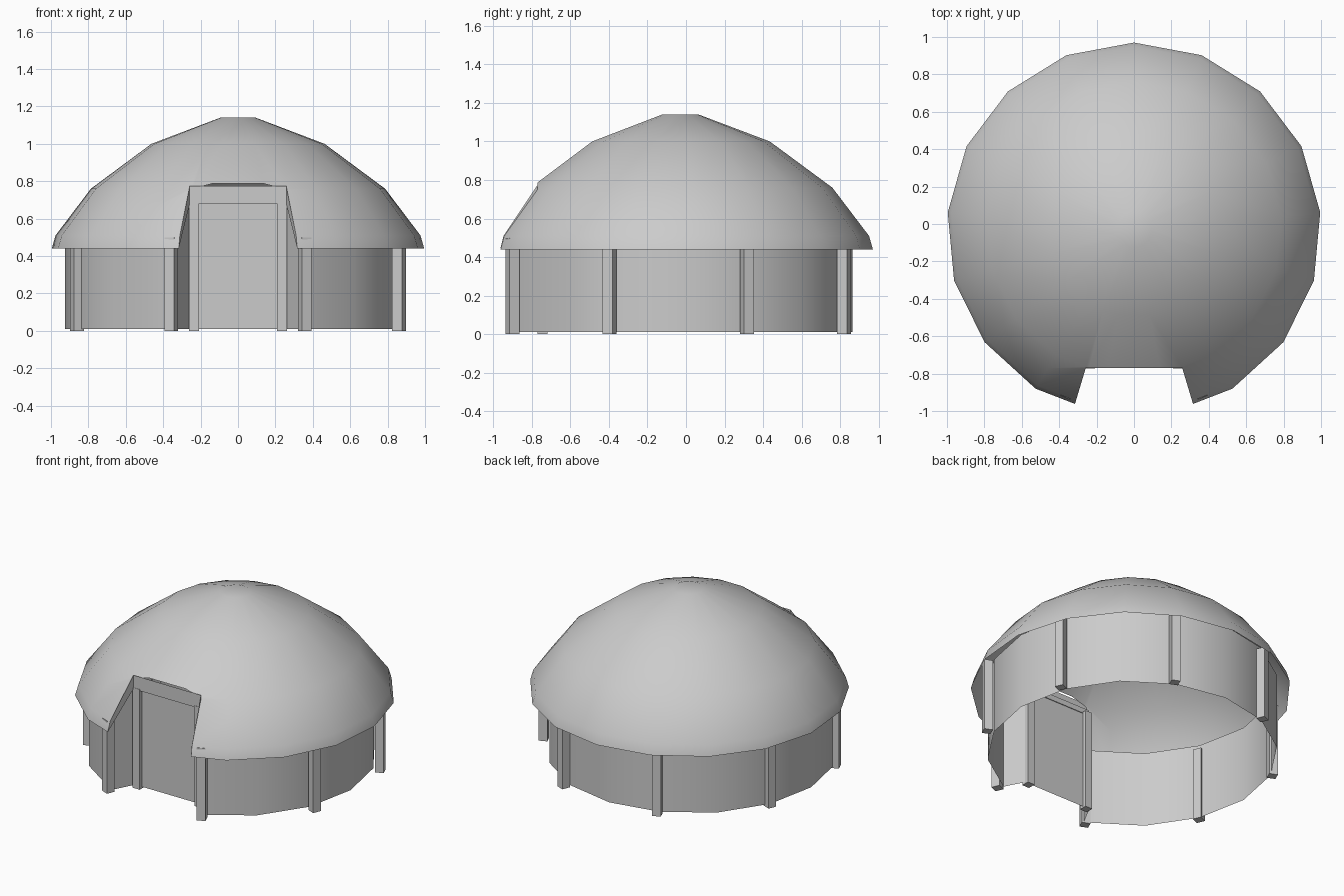
import bpy, bmesh, math
from mathutils import Vector

if "Cube" in bpy.data.objects:
    bpy.data.objects.remove(bpy.data.objects["Cube"])

NOTCH_Y, NOTCH_X, SLOPE = -0.77, 0.258, 0.3   # entrance cut-out in the roof


def make(name, verts, faces, smooth=False):
    me = bpy.data.meshes.new(name)
    me.from_pydata(verts, [], faces)
    me.update()
    for p in me.polygons:
        p.use_smooth = smooth
    ob = bpy.data.objects.new(name, me)
    bpy.context.collection.objects.link(ob)
    return ob


def post(name, x, y, size, height, angle=0.0):
    h = size / 2
    pts = []
    for z in (0, height):
        for a, b in ((-h, -h), (h, -h), (h, h), (-h, h)):
            pts.append((x + a * math.cos(angle) - b * math.sin(angle),
                        y + a * math.sin(angle) + b * math.cos(angle), z))
    faces = [(i, (i + 1) % 4, (i + 1) % 4 + 4, i + 4) for i in range(4)]
    make(name, pts, faces + [(3, 2, 1, 0), (4, 5, 6, 7)])


# Domed roof: 17-sided rings, front cut open for the entrance
N, CY = 17, -0.03
rings = [(1.0, 0.44), (0.98, 0.51), (0.79, 0.76), (0.465, 1.0), (0.095, 1.14)]
verts = [(r * math.sin(-math.tau * k / N), CY + r * math.cos(math.tau * k / N), z)
         for r, z in rings for k in range(N)]
faces = [(j * N + k, j * N + (k + 1) % N, (j + 1) * N + (k + 1) % N, (j + 1) * N + k)
         for j in range(len(rings) - 1) for k in range(N)]
faces.append(tuple((len(rings) - 1) * N + k for k in range(N)))
roof = make("roof_dome", verts, faces, True)
bm = bmesh.new()
bm.from_mesh(roof.data)
planes = [((0, NOTCH_Y, 0), (0, 1, 0))]
planes += [((s * NOTCH_X, NOTCH_Y, 0), (s, SLOPE, 0)) for s in (-1, 1)]
for co, no in planes:
    front = [f for f in bm.faces if f.calc_center_median().y < -0.45
             and abs(f.calc_center_median().x) < 0.5]
    geom = front + list({e for f in front for e in f.edges}) + list({v for f in front for v in f.verts})
    bmesh.ops.bisect_plane(bm, geom=geom, plane_co=co, plane_no=Vector(no).normalized(), dist=1e-5)
cut = []
for f in bm.faces:
    c = f.calc_center_median()
    if c.y < NOTCH_Y and abs(c.x) < NOTCH_X + (NOTCH_Y - c.y) * SLOPE:
        cut.append(f)
bmesh.ops.delete(bm, geom=cut, context='FACES')
bm.to_mesh(roof.data)
bm.free()

# Round wall: 16-sided band, open at the entrance
wall_pts = []
for k in range(1, 16):
    a = math.tau * k / 16
    wall_pts.append((-0.02 + 0.905 * math.sin(a), -0.04 - 0.905 * math.cos(a)))
n = len(wall_pts)
make("round_wall", [(x, y, z) for z in (0.01, 0.53) for x, y in wall_pts],
     [(i, i + 1, n + i + 1, n + i) for i in range(n - 1)], True)

# Wall posts around the outside
for k in range(8):
    a = math.radians(22.5 + 45 * k)
    post(f"wall_post_{k + 1}", 0.932 * math.sin(a), -0.04 - 0.932 * math.cos(a), 0.056, 0.5, a)

# Recessed entrance panel, lintel and slanted side walls
make("entrance_panel", [(-0.26, -0.745, 0.01), (0.26, -0.745, 0.01), (0.26, -0.745, 0.72), (-0.26, -0.745, 0.72)],
     [(0, 1, 2, 3)])
make("entrance_lintel", [(-0.258, -0.77, 0.68), (0.258, -0.77, 0.68), (0.258, -0.77, 0.775), (-0.258, -0.77, 0.775),
                         (-0.258, -0.74, 0.68), (0.258, -0.74, 0.68)], [(0, 1, 2, 3), (0, 4, 5, 1)])
for s, side in ((-1, "left"), (1, "right")):
    post(f"entrance_post_{side}", s * 0.235, -0.745, 0.054, 0.69)
    make(f"entrance_side_wall_{side}",
         [(s * 0.262, -0.745, 0.01), (s * 0.335, -0.885, 0.01), (s * 0.335, -0.885, 0.5), (s * 0.262, -0.745, 0.7)],
         [(0, 1, 2, 3)])
    make(f"entrance_fascia_{side}",
         [(s * 0.258, -0.77, 0.68), (s * 0.317, -0.965, 0.44), (s * 0.311, -0.947, 0.51), (s * 0.258, -0.77, 0.775)],
         [(0, 1, 2, 3)])
